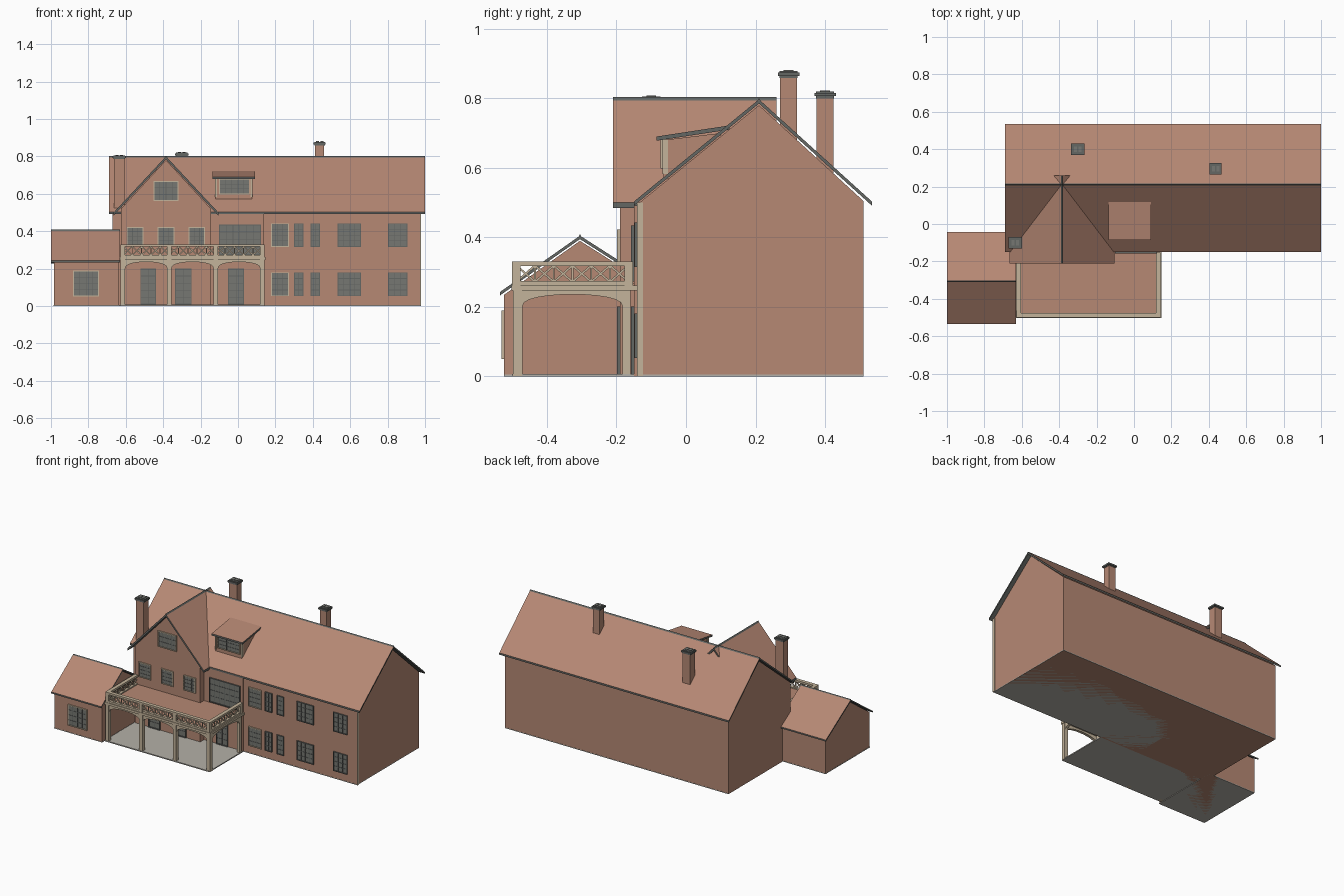
import bpy, bmesh, math
from mathutils import Vector, Matrix

cube = bpy.data.objects.get("Cube")
if cube:
    bpy.data.objects.remove(cube, do_unlink=True)


def make_material(name, rgb):
    lin = [((c / 255 + 0.055) / 1.055) ** 2.4 for c in rgb] + [1.0]
    m = bpy.data.materials.new(name)
    m.use_nodes = True
    m.diffuse_color = lin
    m.node_tree.nodes["Principled BSDF"].inputs["Base Color"].default_value = lin
    return m


BRICK = make_material("brick", (182, 137, 116))
TILE = make_material("roof tile", (182, 136, 116))
STONE = make_material("beige stone", (196, 180, 155))
TRIM = make_material("dark grey trim", (100, 103, 100))
GLASS = make_material("grey glass", (118, 119, 114))
FLOOR = make_material("light grey floor", (180, 176, 168))


def finish(bm, name, mats, rule=None):
    bmesh.ops.recalc_face_normals(bm, faces=bm.faces[:])
    bm.normal_update()
    if rule:
        for f in bm.faces:
            f.material_index = rule(f)
    mesh = bpy.data.meshes.new(name)
    bm.to_mesh(mesh)
    bm.free()
    for m in mats:
        mesh.materials.append(m)
    ob = bpy.data.objects.new(name, mesh)
    bpy.context.scene.collection.objects.link(ob)
    return ob


def top_faces(f):
    return 0 if f.normal.z > 0.3 else 1


def add_box(bm, x, y, z):
    size = [b - a for a, b in (x, y, z)]
    mid = [(a + b) / 2 for a, b in (x, y, z)]
    bmesh.ops.create_cube(bm, size=1, matrix=Matrix.Translation(mid) @ Matrix.Diagonal((*size, 1)))


def box(name, x, y, z, mats, rule=None):
    bm = bmesh.new()
    add_box(bm, x, y, z)
    return finish(bm, name, mats, rule)


def add_bar(bm, a, b, width):
    a, b = Vector(a), Vector(b)
    d = b - a
    turn = d.to_track_quat('Z', 'Y').to_matrix().to_4x4()
    bmesh.ops.create_cube(bm, size=1, matrix=Matrix.Translation((a + b) / 2) @ turn
                          @ Matrix.Diagonal((width, width, d.length, 1)))


def prism(name, axis, profile, lo, hi, mats, rule=None):
    """Extrude a side profile (along x) or a front profile (along y)."""
    bm = bmesh.new()
    put = (lambda u, v: (lo, u, v)) if axis == "x" else (lambda u, v: (u, lo, v))
    face = bm.faces.new([bm.verts.new(put(u, v)) for u, v in profile])
    out = bmesh.ops.extrude_face_region(bm, geom=[face])
    move = Vector((hi - lo, 0, 0)) if axis == "x" else Vector((0, hi - lo, 0))
    bmesh.ops.translate(bm, vec=move, verts=[v for v in out["geom"] if isinstance(v, bmesh.types.BMVert)])
    return finish(bm, name, mats, rule)


def gable_roof(name, axis, eave_a, ridge, eave_b, lo, hi, t):
    line = [eave_a, ridge, eave_b]
    prism(name, axis, line + [(u, v - t) for u, v in reversed(line)], lo, hi, [TILE, TRIM], top_faces)
    u, v = ridge
    cap = [(u - .006, v - .006), (u, v + .004), (u + .006, v - .006)]
    prism(name + "_ridge_cap", axis, cap, lo, hi, [TRIM])


# Main house
prism("main_house", "x", [(-.14, 0), (.51, 0), (.51, .505), (.21, .78), (-.14, .495)], -.67, .975, [BRICK])
gable_roof("main_roof", "x", (-.15, .503), (.21, .797), (.535, .503), -.69, 1.0, .012)
box("corner_strip", (.973, .979), (-.141, -.124), (0, .5), [STONE])
box("centre_bay", (-.15, .14), (-.15, -.13), (0, .492), [BRICK])

# Front gable wing
prism("gable_wing", "y", [(-.625, 0), (-.145, 0), (-.145, .52), (-.385, .78), (-.625, .52)], -.19, .1, [BRICK])
gable_roof("gable_wing_roof", "y", (-.665, .5), (-.385, .8), (-.105, .5), -.21, .26, .016)

# Side annex
prism("annex", "x", [(-.523, 0), (-.06, 0), (-.06, .235), (-.305, .39), (-.523, .235)], -.985, -.635, [BRICK])
gable_roof("annex_roof", "x", (-.535, .243), (-.305, .405), (-.042, .237), -1.0, -.632, .01)

# Shed dormer
prism("dormer", "x", [(-.065, .57), (-.065, .68), (.1, .7), (.1, .57)], -.12, .075, [BRICK])
prism("dormer_roof", "x", [(-.085, .69), (.125, .722), (.125, .71), (-.085, .678)], -.135, .092,
      [TILE, TRIM], top_faces)
for x in (-.118, .073):
    box("dormer_post", (x - .005, x + .005), (-.068, -.052), (.583, .682), [STONE])

# Ground plates
box("house_base", (-.67, .975), (-.141, .511), (-.0, .005), [FLOOR])
box("annex_base", (-.986, -.634), (-.524, -.059), (0, .005), [FLOOR])
box("porch_floor", (-.63, .14), (-.5, -.14), (0, .007), [FLOOR])

# Chimneys
for x, y, base, top, half in ((-.635, -.1, .45, .805, .028), (-.3, .4, .55, .82, .028), (.437, .295, .65, .878, .024)):
    box("chimney", (x - half, x + half), (y - .024, y + .024), (base, top - .012), [BRICK])
    bm = bmesh.new()
    c = half + .008
    add_box(bm, (x - c, x + c), (y - .031, y + .031), (top - .014, top - .004))
    add_box(bm, (x - c + .005, x + c - .005), (y - .026, y + .026), (top - .02, top))
    finish(bm, "chimney_cap", [TRIM])
    for s in (-.012, .012):
        box("chimney_flue", (x + s - .008, x + s + .008), (y - .014, y + .014), (top - .002, top + .003), [GLASS])


# Windows: glass plate, surround and glazing bars on a front wall
def window(x0, x1, z0, z1, wall, cols, rows, surround=TRIM, name="window"):
    box(name + "_glass", (x0, x1), (wall - .003, wall + .002), (z0, z1), [GLASS])
    bm = bmesh.new()
    for i in range(1, cols):
        x = x0 + (x1 - x0) * i / cols
        add_box(bm, (x - .0015, x + .0015), (wall - .005, wall), (z0, z1))
    for i in range(1, rows):
        z = z0 + (z1 - z0) * i / rows
        add_box(bm, (x0, x1), (wall - .005, wall), (z - .0015, z + .0015))
    if bm.faces:
        finish(bm, name + "_bars", [TRIM])
    bm = bmesh.new()
    w = .005
    for x in (x0, x1):
        add_box(bm, (x - w / 2, x + w / 2), (wall - .008, wall), (z0, z1))
    for z in (z0, z1):
        add_box(bm, (x0 - w / 2, x1 + w / 2), (wall - .008, wall), (z - w / 2, z + w / 2))
    finish(bm, name + "_surround", [surround])


for z0, z1 in ((.055, .178), (.318, .44)):
    for x0, x1, cols in ((.18, .27, 3), (.303, .348, 2), (.39, .435, 2), (.535, .655, 4), (.805, .903, 3)):
        window(x0, x1, z0, z1, -.14, cols, 4, STONE if cols == 3 and x0 < .2 else TRIM)
for x in (-.55, -.385, -.22):
    window(x - .042, x + .042, .325, .42, -.19, 3, 4, STONE, "gable_window")
window(-.45, -.32, .565, .665, -.19, 4, 3, STONE, "attic_window")
window(-.1, .12, .275, .432, -.15, 6, 4, TRIM, "balcony_window")
window(-.1, .06, .6, .678, -.065, 5, 3, STONE, "dormer_window")
window(-.88, -.745, .053, .187, -.523, 4, 4, STONE, "annex_window")
for x0, x1, wall in ((-.52, -.44, -.19), (-.335, -.25, -.19), (-.05, .03, -.15)):
    window(x0, x1, .01, .198, wall, 2, 5, TRIM, "porch_door")


# Porch arches
def arch(a, b, post):
    mid, half = (a + b) / 2, (b - a) / 2 - post
    curve = []
    for i in range(13):
        t = math.pi * i / 12
        curve.append((mid + half * math.cos(t), .2 + .036 * math.sin(t) ** .8 if 0 < i < 12 else .2))
    return [(a, 0), (a, .255), (b, .255), (b, 0), (b - post, 0)] + curve + [(a + post, 0)]


columns = [-.615, -.367, -.119, .13]
for a, b in zip(columns, columns[1:]):
    prism("front_arch", "y", arch(a, b, .012), -.493, -.475, [STONE])
for x in (columns[0], columns[-1]):
    prism("side_arch", "x", arch(-.493, -.16, .022), x - .009, x + .009, [STONE])
for x in columns:
    box("porch_column", (x - .012, x + .012), (-.498, -.472), (0, .26), [STONE])

# Balcony deck with pale edging
box("balcony_slab", (-.63, .146), (-.502, -.14), (.247, .262), [STONE])
box("balcony_deck", (-.61, .125), (-.485, -.14), (.258, .267), [BRICK])

# Balustrade with crossed fretwork
bm = bmesh.new()


def railing(a, b, cells):
    a, b = Vector(a), Vector(b)
    for low, high, wide in ((.262, .274, .02), (.317, .33, .024)):
        out = Vector((wide / 2, wide / 2, 0))
        p, q = a - out, b + out
        add_box(bm, (p.x, q.x), (p.y, q.y), (low, high))
    for i in range(cells):
        p, q = a.lerp(b, i / cells), a.lerp(b, (i + 1) / cells)
        add_bar(bm, (p.x, p.y, .272), (q.x, q.y, .319), .006)
        add_bar(bm, (p.x, p.y, .319), (q.x, q.y, .272), .006)
        add_bar(bm, (q.x, q.y, .27), (q.x, q.y, .32), .005)


for a, b in zip(columns, columns[1:]):
    railing((a, -.488, 0), (b, -.488, 0), 5)
for x in (columns[0], columns[-1]):
    railing((x, -.488, 0), (x, -.165, 0), 6)
    add_box(bm, (x - .012, x + .012), (-.177, -.153), (.255, .33))
for x in columns:
    add_box(bm, (x - .012, x + .012), (-.5, -.476), (.255, .33))
finish(bm, "balcony_balustrade", [STONE])
